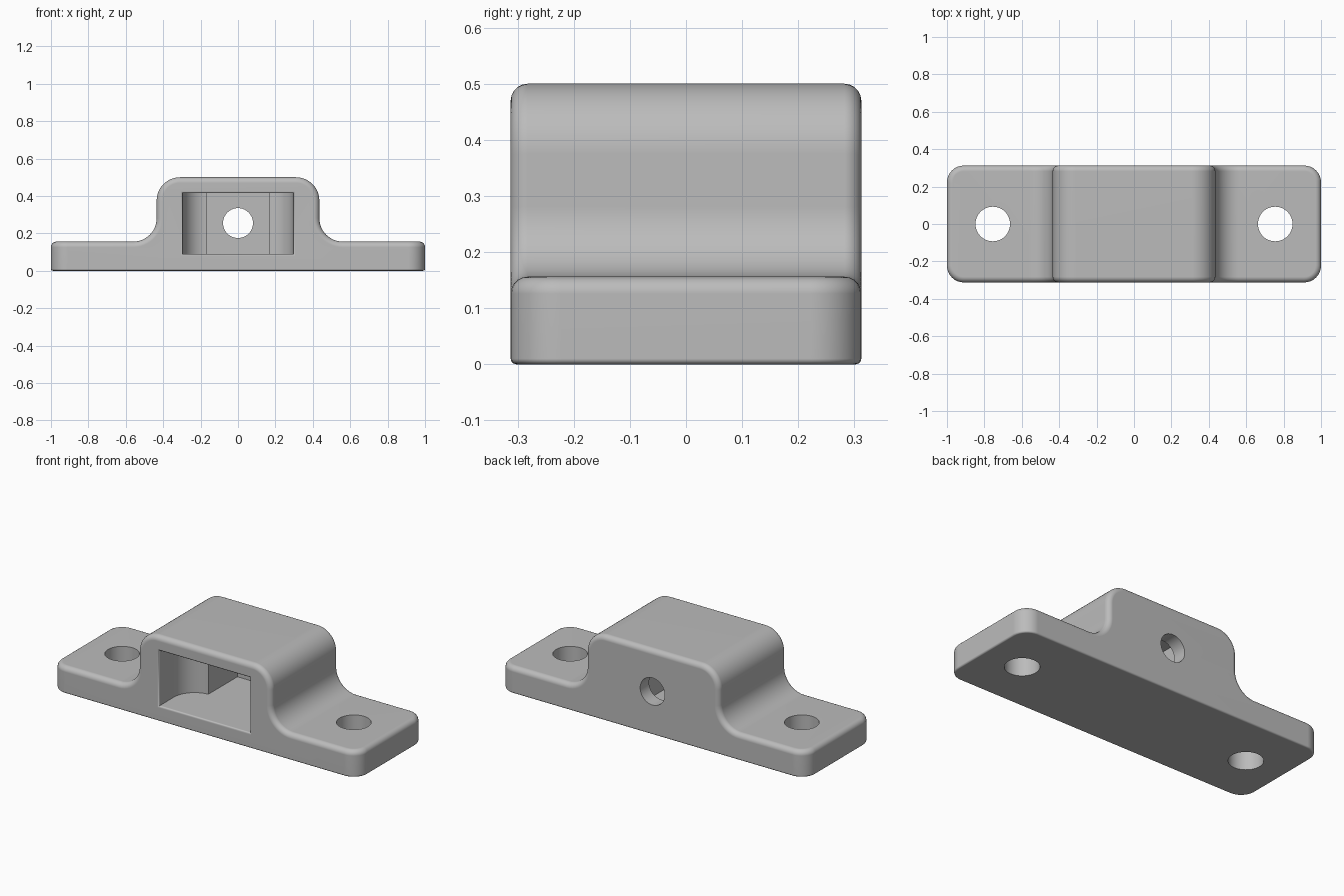
import bpy, bmesh
from math import pi, cos, sin

cube = bpy.data.objects.get("Cube")
if cube:
    bpy.data.objects.remove(cube)

DEPTH = 0.3125      # half depth of the bracket
BASE, TOP = 0.156, 0.5
RADIUS = 0.125      # hump fillets

grey = bpy.data.materials.new("light grey")
grey.use_nodes = True
grey.diffuse_color = (0.5, 0.5, 0.5, 1)
grey.node_tree.nodes["Principled BSDF"].inputs["Base Color"].default_value = (0.5, 0.5, 0.5, 1)


def arc(cx, cy, r, start, end, steps=12):
    angles = [start + (end - start) * i / steps for i in range(steps + 1)]
    return [(cx + r * cos(a), cy + r * sin(a)) for a in angles]


def mirrored(points):
    """Close a right-hand outline with its mirror image."""
    return points + [(-x, y) for x, y in reversed(points)]


def prism(outline, to_3d, shift):
    bm = bmesh.new()
    face = bm.faces.new([bm.verts.new(to_3d(p)) for p in outline])
    ext = bmesh.ops.extrude_face_region(bm, geom=[face])
    moved = [g for g in ext["geom"] if isinstance(g, bmesh.types.BMVert)]
    bmesh.ops.translate(bm, verts=moved, vec=shift)
    bmesh.ops.recalc_face_normals(bm, faces=bm.faces[:])
    return bm


def round_edges(bm, test, radius, segments):
    edges = [e for e in bm.edges if test(e)]
    bmesh.ops.bevel(bm, geom=edges, offset=radius, segments=segments,
                    profile=0.5, affect='EDGES', clamp_overlap=False)


def make_object(name, bm):
    mesh = bpy.data.meshes.new(name)
    bm.to_mesh(mesh)
    bm.free()
    obj = bpy.data.objects.new(name, mesh)
    bpy.context.collection.objects.link(obj)
    return obj


def on_plane(e, axis, value):
    return all(abs(v.co[axis] - value) < 1e-4 for v in e.verts)


# Bracket body: hat-shaped profile run front to back
side = [(1, 0), (1, BASE)]
side += arc(0.56, BASE + RADIUS, RADIUS, 1.5 * pi, pi)
side += arc(0.435 - RADIUS, TOP - RADIUS, RADIUS, 0, pi / 2)
body = prism(mirrored(side), lambda p: (p[0], -DEPTH, p[1]), (0, 2 * DEPTH, 0))

# Rounded corners, then softened upper and lower rims
round_edges(body, lambda e: all(abs(v.co.x) > 0.999 for v in e.verts)
            and abs(e.verts[0].co.z - e.verts[1].co.z) > 0.1, 0.09, 8)
round_edges(body, lambda e: not on_plane(e, 2, 0)
            and e.calc_face_angle(0) > 1.0, 0.03, 5)
round_edges(body, lambda e: on_plane(e, 2, 0), 0.01, 3)
bracket = make_object("bracket", body)
bracket.data.materials.append(grey)

# Pocket cutter: wide mouth curving in to a narrow channel
pocket = [(0.295, -0.5)] + arc(0.16, -0.175, 0.135, 0, pi / 2)
pocket[-1] = (0.165, -0.04)
pocket.append((0.165, 0.23))
cutters = [make_object("pocket_cutter", prism(
    mirrored(pocket), lambda p: (p[0], p[1], 0.09), (0, 0, 0.325)))]

# Screw hole cutters and the rear hole cutter
for name, x in (("left_hole_cutter", 0.755), ("right_hole_cutter", -0.755)):
    circle = arc(x, 0, 0.0925, 0, 2 * pi, 48)[:-1]
    cutters.append(make_object(name, prism(
        circle, lambda p: (p[0], p[1], -0.1), (0, 0, 0.5))))
circle = arc(0, 0.255, 0.08, 0, 2 * pi, 48)[:-1]
cutters.append(make_object("rear_hole_cutter", prism(
    circle, lambda p: (p[0], 0.15, p[1]), (0, 0.4, 0))))

bpy.ops.object.select_all(action='DESELECT')
bpy.context.view_layer.objects.active = bracket
bracket.select_set(True)
for cutter in cutters:
    cutter.hide_render = True
    cut = bracket.modifiers.new(cutter.name, 'BOOLEAN')
    cut.operation, cut.solver, cut.object = 'DIFFERENCE', 'EXACT', cutter
    bpy.ops.object.modifier_apply(modifier=cut.name)
    bpy.data.objects.remove(cutter)

# Soften the mouth of the pocket
bm = bmesh.new()
bm.from_mesh(bracket.data)
round_edges(bm, lambda e: on_plane(e, 1, -DEPTH) and e.calc_face_angle(0) > 1.0
            and all(abs(v.co.x) < 0.3 and 0.08 < v.co.z < 0.43 for v in e.verts), 0.01, 3)
bm.to_mesh(bracket.data)
bm.free()

bpy.ops.object.shade_smooth_by_angle(angle=0.6)
normals = bracket.modifiers.new("clean shading", 'WEIGHTED_NORMAL')
normals.keep_sharp = True
